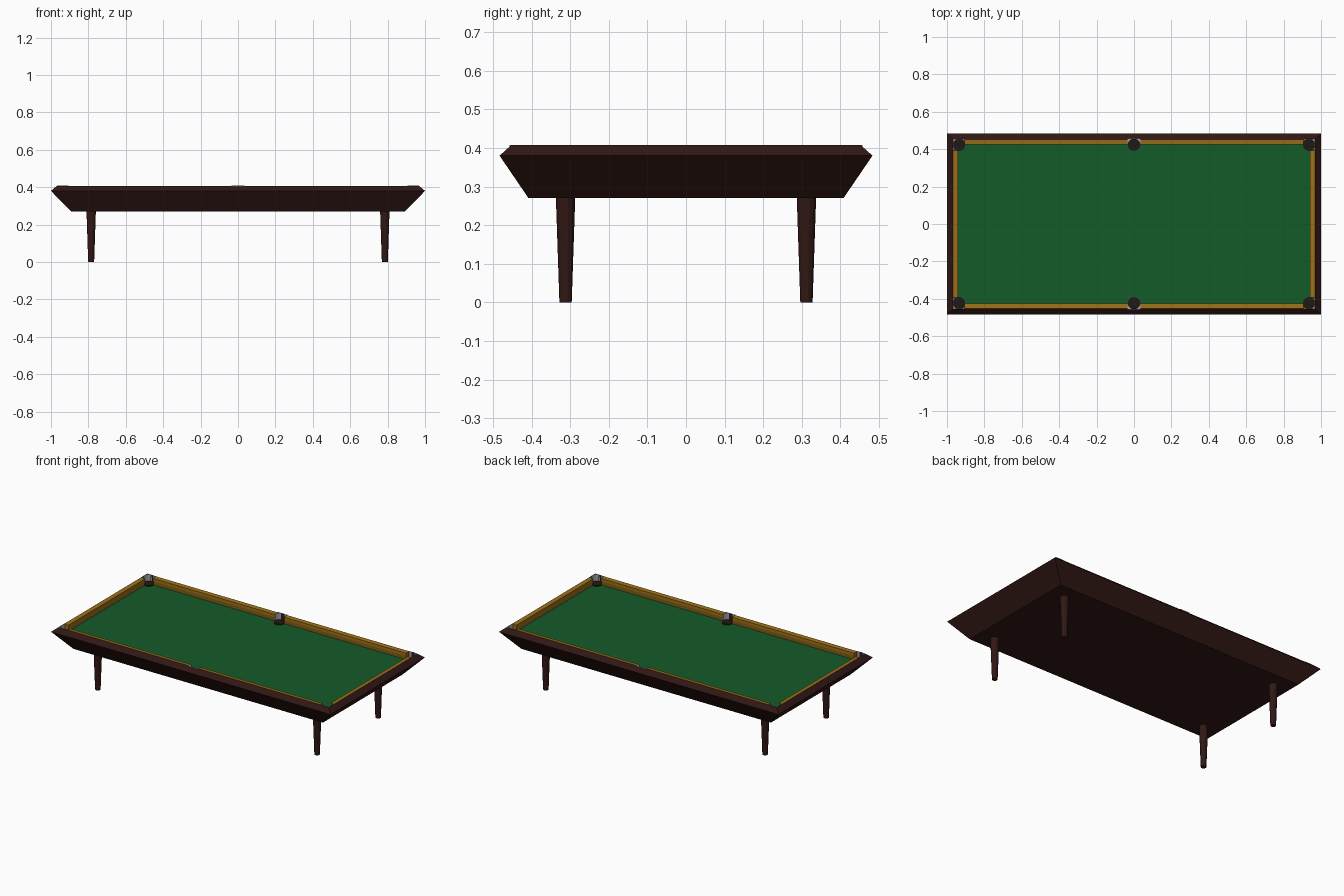
import bpy, bmesh
from math import cos, sin, radians

if "Cube" in bpy.data.objects:
    bpy.data.objects.remove(bpy.data.objects["Cube"])

def mat(name, r, g, b):
    m = bpy.data.materials.new(name)
    m.diffuse_color = (r, g, b, 1)
    m.use_nodes = True
    m.node_tree.nodes["Principled BSDF"].inputs["Base Color"].default_value = m.diffuse_color
    return m

WOOD = mat("dark_wood", 0.03, 0.009, 0.007)
GOLD = mat("gold_trim", 0.33, 0.16, 0.01)
FELT = mat("green_felt", 0.007, 0.105, 0.022)
HOLE = mat("pocket_dark", 0.015, 0.009, 0.008)
STEEL = mat("bracket_grey", 0.35, 0.35, 0.36)

BED, TOP = 0.36, 0.407
IX, IY = 0.968, 0.453      # inner opening of the frame
PX, PY, PR = 0.935, 0.423, 0.032   # pocket centres and radius

def finish(name, bm, material):
    bmesh.ops.recalc_face_normals(bm, faces=bm.faces)
    me = bpy.data.meshes.new(name)
    bm.to_mesh(me)
    bm.free()
    me.materials.append(material)
    ob = bpy.data.objects.new(name, me)
    bpy.context.collection.objects.link(ob)
    return ob

def loft(name, rings, material):
    """Skin a stack of equal-length point rings and cap both ends."""
    bm = bmesh.new()
    vs = [[bm.verts.new(p) for p in ring] for ring in rings]
    n = len(vs[0])
    for a, b in zip(vs, vs[1:]):
        for i in range(n):
            j = (i + 1) % n
            bm.faces.new((a[i], a[j], b[j], b[i]))
    bm.faces.new(vs[0][::-1])
    bm.faces.new(vs[-1])
    return finish(name, bm, material)

def rect(hx, hy, z):
    return [(-hx, -hy, z), (hx, -hy, z), (hx, hy, z), (-hx, hy, z)]

def circle(cx, cy, r, z, n=16):
    return [(cx + r * cos(radians(360 * (i + .5) / n)),
             cy + r * sin(radians(360 * (i + .5) / n)), z) for i in range(n)]

def prism(name, pts, z0, z1, material):
    return loft(name, [[(x, y, z) for x, y in pts] for z in (z0, z1)], material)

# Flared cabinet with a bevelled rim and a recessed well
loft("cabinet", [rect(0.893, 0.408, 0.27), rect(1.0, 0.483, 0.38),
                 rect(IX, IY, TOP), rect(IX, IY, BED - 0.01)], WOOD)

# Playing surface
loft("felt_bed", [rect(IX, IY, BED - 0.008), rect(IX, IY, BED)], FELT)

# Gold cushion rails, running between the pockets
profile = [(0, BED), (0, TOP), (0.028, TOP - 0.003), (0.028, TOP - 0.022), (0.023, BED)]
for s in (-1, 1):
    for t in (-1, 1):
        loft("long_rail", [[(t * x, s * (IY - d), z) for d, z in profile]
                           for x in (0.033, 0.905)], GOLD)
    loft("end_rail", [[(s * (IX - d), y, z) for d, z in profile]
                      for y in (-0.393, 0.393)], GOLD)

# Pockets with grey brackets wrapped around their outer side
def arc(cx, cy, a0, a1, n=10):
    return [(cx + PR * cos(radians(a0 + (a1 - a0) * i / n)),
             cy + PR * sin(radians(a0 + (a1 - a0) * i / n))) for i in range(n + 1)]

corner = [(IX, 0.393), (IX, IY), (0.905, IY)] + arc(PX, PY, 135, -45)
side = [(0.034, PY), (0.034, IY + 0.004), (-0.034, IY + 0.004), (-0.034, PY)] + arc(0, PY, 180, 0)
for sy in (-1, 1):
    for sx in (-1, 0, 1):
        loft("pocket", [circle(sx * PX, sy * PY, PR, z) for z in (BED - 0.008, BED + 0.006)], HOLE)
        pts = [(x * (sx or 1), y * sy) for x, y in (corner if sx else side)]
        prism("pocket_bracket", pts, BED, TOP + 0.001, STEEL)

# Tapered legs
for sx in (-1, 1):
    for sy in (-1, 1):
        loft("leg", [circle(sx * 0.785, sy * 0.312, 0.0165, 0, 12),
                     circle(sx * 0.785, sy * 0.312, 0.026, 0.272, 12)], WOOD)
